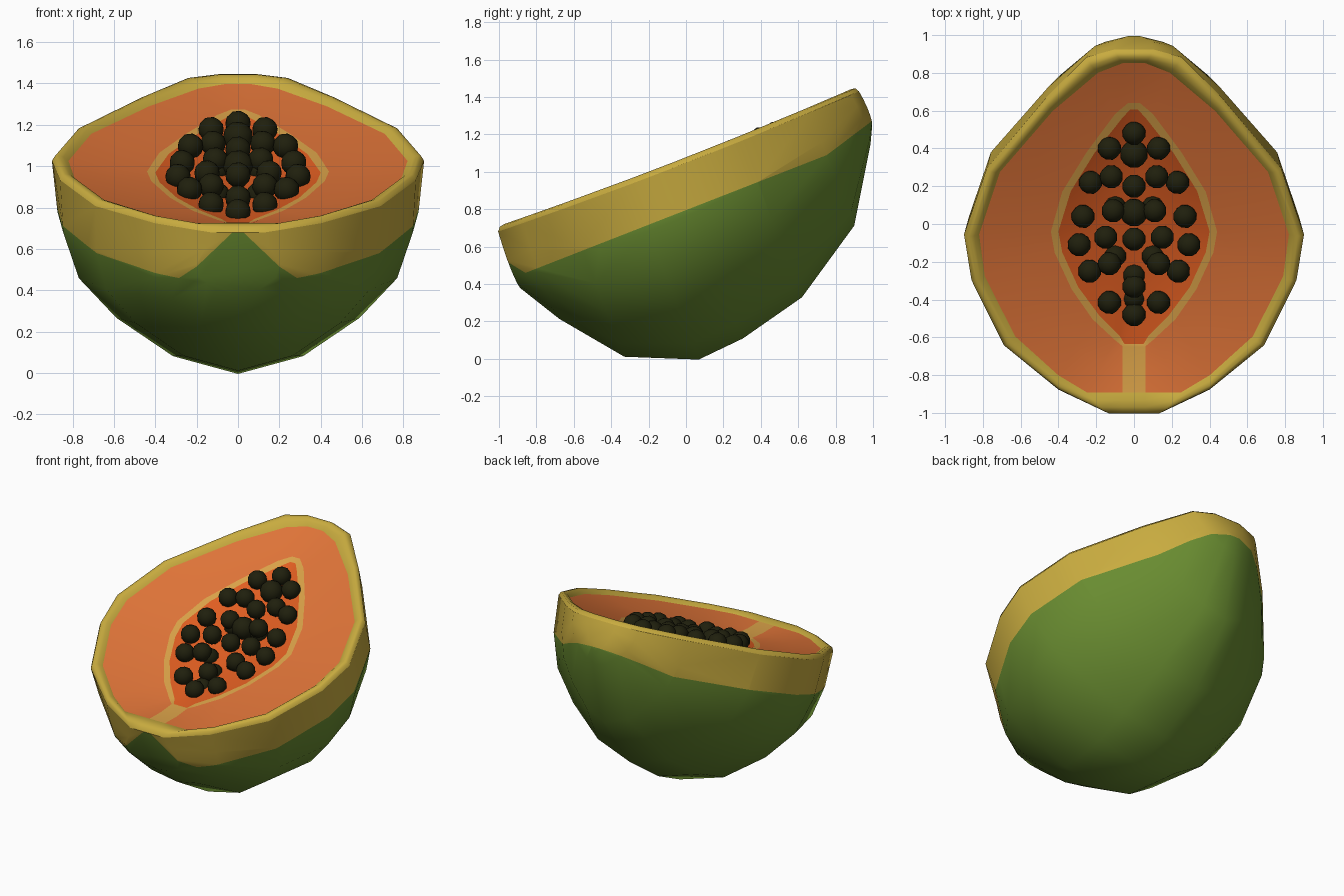
import bpy, bmesh, math
from mathutils import Matrix, Vector

if "Cube" in bpy.data.objects:
    bpy.data.objects.remove(bpy.data.objects["Cube"])


def material(name, rgb):
    m = bpy.data.materials.new(name)
    m.use_nodes = True
    colour = (*rgb, 1)
    m.diffuse_color = colour
    bsdf = m.node_tree.nodes["Principled BSDF"]
    bsdf.inputs["Base Color"].default_value = colour
    bsdf.inputs["Roughness"].default_value = 0.7
    return m


YELLOW = material("yellow rind", (0.58, 0.41, 0.05))
GREEN = material("green rind", (0.14, 0.26, 0.03))
FLESH = material("orange flesh", (0.74, 0.175, 0.04))
CAVITY = material("deep orange cavity", (0.74, 0.11, 0.015))
CREAM = material("cream lining", (0.70, 0.36, 0.065))
SEED = material("black seed", (0.014, 0.014, 0.004))


# Everything is made in the frame of the cut face, which is then tilted
def finish(name, bm, mats, angle=45):
    mesh = bpy.data.meshes.new(name)
    bm.to_mesh(mesh)
    bm.free()
    for m in mats:
        mesh.materials.append(m)
    ob = bpy.data.objects.new(name, mesh)
    bpy.context.collection.objects.link(ob)
    ob.location.z = 1.09
    ob.rotation_euler.x = math.radians(21.35)
    bpy.ops.object.select_all(action="DESELECT")
    ob.select_set(True)
    bpy.context.view_layer.objects.active = ob
    bpy.ops.object.shade_smooth_by_angle(angle=math.radians(angle))


# Half outlines (position along the fruit, half width), front to tip
RIM = [(-1.085, .06), (-1.085, .13), (-.95, .40), (-.70, .69), (-.335, .86),
       (-.075, .90), (.30, .78), (.70, .47), (.94, .25), (.985, .10)]
EDGE = [(-.965, .06), (-.965, .25), (-.87, .40), (-.65, .63), (-.31, .79),
        (-.075, .82), (.28, .71), (.63, .43), (.85, .19), (.905, .06)]
LINING = [(-.735, .06), (-.70, .10), (-.58, .22), (-.41, .33), (-.20, .42),
          (-.08, .44), (.15, .38), (.38, .25), (.60, .10), (.665, .03)]
INNER = [(-.725, .05), (-.68, .075), (-.56, .185), (-.40, .295), (-.20, .38),
         (-.08, .40), (.15, .335), (.37, .21), (.57, .065), (.625, .02)]
# Depth and underside half width of each rind section
DEPTH = [.34, .57, .885, 1.044, 1.025, .935, .68, .305, .215]
BELLY = [.34, .57, .86, 1.02, 1.0, .87, .51, .26, .11]


def sag(u):
    return -.02 * (1 - u * u)


def mix(a, b, t):
    return [(p[0] + (q[0] - p[0]) * t, p[1] + (q[1] - p[1]) * t) for p, q in zip(a, b)]


def shrink(outline, s, centre=-.04):
    return [(centre + (u - centre) * s, w * s) for u, w in outline]


def ring(bm, outline, height, slope=0):
    pts = [(w, u) for u, w in outline] + [(-w, u) for u, w in reversed(outline)]
    return [bm.verts.new((x, u, height + slope * u + sag(u))) for x, u in pts]


def bridge(bm, a, b, closed=True):
    n = len(a)
    return [bm.faces.new((a[i], a[(i + 1) % n], b[(i + 1) % n], b[i]))
            for i in range(n if closed else n - 1)]


# Rind: keeled half-round cross sections lofted along the fruit
bm = bmesh.new()
sections = []
for (u, w), d, belly in zip(RIM[1:], DEPTH, BELLY):
    row = []
    for i in range(11):
        t = math.pi * i / 10
        c, s = math.cos(t), math.sin(t)
        k = c ** 4
        bulge = .01 * abs(math.sin(2 * t)) * (abs(u) > .9)
        keel = 1 - .12 * math.sin(2 * t) ** 2
        row.append(bm.verts.new(((w * k + belly * (1 - k)) * c,
                                 u + math.copysign(bulge, u),
                                 min(sag(u) - .02, -d * s * keel))))
    sections.append(row)
for a, b in zip(sections, sections[1:]):
    bridge(bm, a, b, closed=False)
bm.faces.new(sections[0])
bm.faces.new(sections[-1])
bmesh.ops.recalc_face_normals(bm, faces=bm.faces)
if min(bm.faces, key=lambda f: f.calc_center_median().z).normal.z > 0:
    bmesh.ops.reverse_faces(bm, faces=bm.faces)


def cut(point, normal, test):
    faces = [f for f in bm.faces if test(f.calc_center_median())]
    edges = {e for f in faces for e in f.edges}
    verts = {v for f in faces for v in f.verts}
    bmesh.ops.bisect_plane(bm, geom=faces + list(edges) + list(verts),
                           plane_co=point, plane_no=normal)


# Yellow band below the rim, narrowing at the tip, with a green front notch
BAND, TURN, RISE = -.275, .70, .28


def band(u):
    return BAND + RISE * max(0, u - TURN)


cut((0, 0, BAND), (0, 0, 1), lambda c: c.y < TURN)
cut((0, TURN, BAND), (0, -RISE, 1), lambda c: c.y > TURN)
for side in (1, -1):
    cut((0, 0, .01), (side, 0, 1), lambda c: c.y < -.7 and c.z > BAND)
for f in bm.faces:
    c = f.calc_center_median()
    f.material_index = int(c.z < band(c.y) or (c.y < -.7 and abs(c.x) < .01 - c.z))
finish("rind", bm, [YELLOW, GREEN], 50)

# Rounded rim between rind and flesh
bm = bmesh.new()
rings = [ring(bm, RIM, -.02), ring(bm, mix(RIM, EDGE, .15), .002),
         ring(bm, mix(RIM, EDGE, .4), .008), ring(bm, mix(RIM, EDGE, .7), 0),
         ring(bm, EDGE, -.02)]
for a, b in zip(rings, rings[1:]):
    bridge(bm, a, b)
finish("rim", bm, [YELLOW], 50)

# Dished flesh with a pale strip running to the front
bm = bmesh.new()
rings = [ring(bm, EDGE, -.02), ring(bm, mix(EDGE, LINING, .5), -.05, .015),
         ring(bm, LINING, -.07, .03)]
for a, b in zip(rings, rings[1:]):
    bridge(bm, a, b)[-1].material_index = 1
finish("flesh", bm, [FLESH, CREAM])

# Pale lining around the seed cavity
bm = bmesh.new()
bridge(bm, ring(bm, LINING, -.07, .03), ring(bm, INNER, -.076, .03))
finish("cavity_lining", bm, [CREAM])

# Shallow seed cavity
bm = bmesh.new()
rings = [ring(bm, INNER, -.076, .03), ring(bm, shrink(INNER, .8), -.1, .03),
         ring(bm, shrink(INNER, .4), -.125, .03)]
for a, b in zip(rings, rings[1:]):
    bridge(bm, a, b)
bm.faces.new(rings[-1])
finish("cavity", bm, [CAVITY], 60)

# Seeds: side pairs, the middle row and a deeper layer
PAIRS = [(.13, .40), (.12, .25), (.23, .22), (.11, .07), (.27, .04),
         (.15, -.07), (.29, -.11), (.13, -.21), (.235, -.25), (.13, -.415)]
MIDDLE = [.48, .20, -.08, -.33, -.48]
BIG = [.37, .06]
DEEP = [(.10, -.17), (-.10, -.17), (0, -.27), (0, -.39), (.1, .09), (-.1, .09)]
seeds = [(x * s, y, -.085, .063) for x, y in PAIRS for s in (1, -1)]
seeds += [(0, y, -.09, .063) for y in MIDDLE]
seeds += [(0, y, -.105, .075) for y in BIG]
seeds += [(x, y, -.14, .06) for x, y in DEEP]
bm = bmesh.new()
for x, y, h, r in seeds:
    h += .05 * y
    place = Vector((x, (y + .364 * h) / .931, h))
    bmesh.ops.create_icosphere(bm, subdivisions=2, radius=r, matrix=Matrix.Translation(place))
finish("seeds", bm, [SEED], 60)
